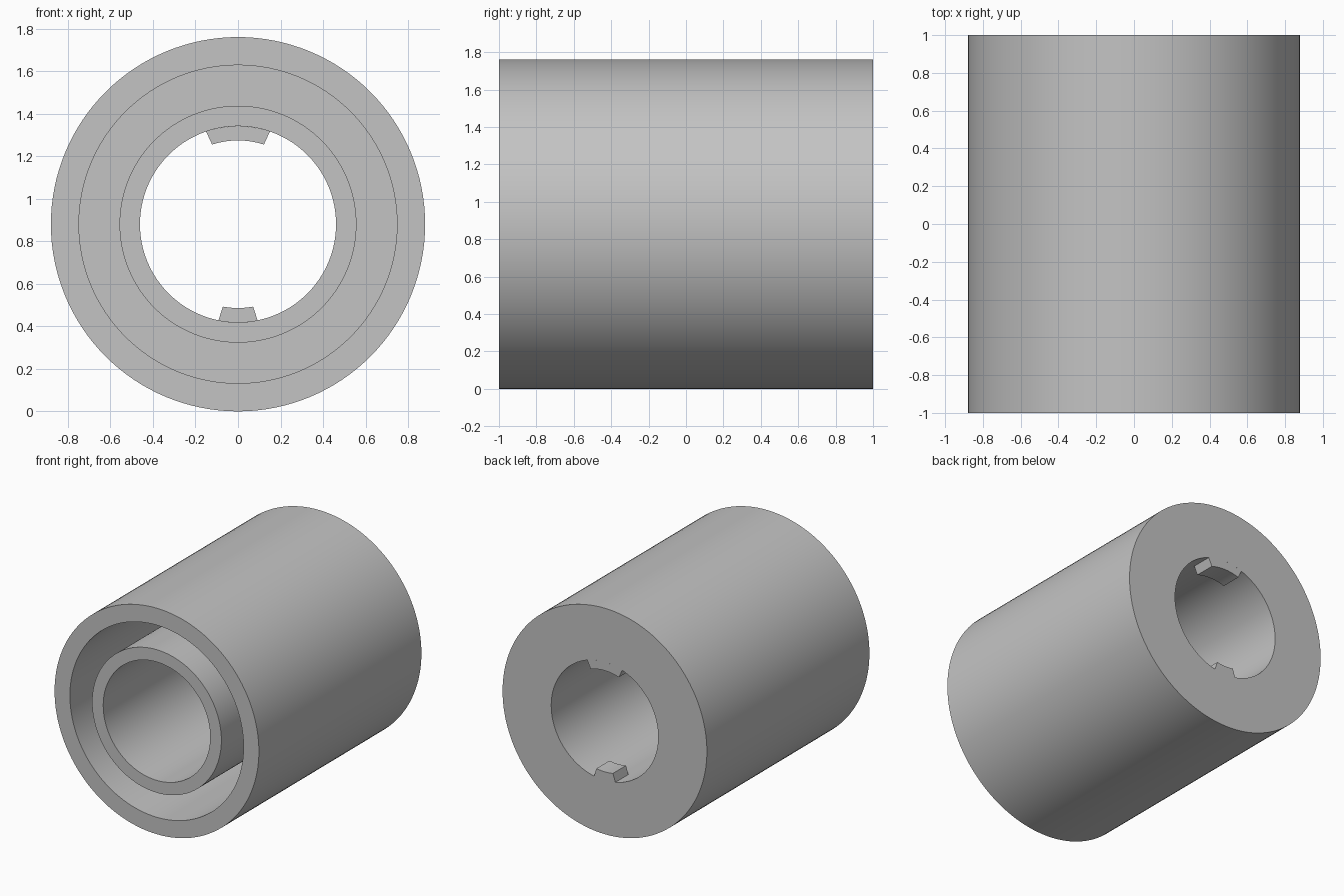
import bpy, bmesh
from math import sin, cos, pi, radians

cube = bpy.data.objects.get("Cube")
if cube:
    bpy.data.objects.remove(cube, do_unlink=True)

R_OUT, R_SHELL, R_TUBE, R_BORE, R_KEY = 0.88, 0.748, 0.557, 0.461, 0.394
FRONT, BACK, FLOOR = -1.0, 1.0, 0.84
SEGMENTS = 128

grey = bpy.data.materials.new("plain grey")
grey.use_nodes = True
colour = (0.55, 0.55, 0.55, 1)
grey.diffuse_color = colour
grey.node_tree.nodes["Principled BSDF"].inputs["Base Color"].default_value = colour


def finish(bm, name):
    """Turn a bmesh into a smooth-shaded object with sharp rims."""
    bmesh.ops.recalc_face_normals(bm, faces=bm.faces)
    mesh = bpy.data.meshes.new(name)
    bm.to_mesh(mesh)
    bm.free()
    mesh.materials.append(grey)
    obj = bpy.data.objects.new(name, mesh)
    obj.location.z = R_OUT
    bpy.context.collection.objects.link(obj)
    bpy.ops.object.select_all(action="DESELECT")
    obj.select_set(True)
    bpy.context.view_layer.objects.active = obj
    bpy.ops.object.shade_smooth_by_angle(angle=radians(30))


def polar(bm, r, angle, y):
    return bm.verts.new((r * sin(angle), y, r * cos(angle)))


# Double-walled sleeve: ring groove open at the front, closed at the back
profile = [(R_OUT, FRONT), (R_OUT, BACK), (R_BORE, BACK), (R_BORE, FRONT),
           (R_TUBE, FRONT), (R_TUBE, FLOOR), (R_SHELL, FLOOR), (R_SHELL, FRONT)]
bm = bmesh.new()
rings = [[polar(bm, r, 2 * pi * i / SEGMENTS, y) for i in range(SEGMENTS)]
         for r, y in profile]
for k, ring in enumerate(rings):
    following = rings[(k + 1) % len(rings)]
    for i in range(SEGMENTS):
        j = (i + 1) % SEGMENTS
        bm.faces.new((ring[i], ring[j], following[j], following[i]))
finish(bm, "sleeve")


def bore_key(name, centre, inner_half, outer_half, steps=10):
    """Curved key standing into the bore at its back end."""
    bm = bmesh.new()
    sections = []
    for i in range(steps + 1):
        t = 2 * i / steps - 1
        a, b = centre + t * radians(inner_half), centre + t * radians(outer_half)
        sections.append([polar(bm, R_KEY, a, FLOOR), polar(bm, R_KEY, a, BACK),
                         polar(bm, R_BORE, b, BACK), polar(bm, R_BORE, b, FLOOR)])
    for s, n in zip(sections, sections[1:]):
        for k in range(4):
            m = (k + 1) % 4
            bm.faces.new((s[k], s[m], n[m], n[k]))
    bm.faces.new(sections[0])
    bm.faces.new(sections[-1])
    finish(bm, name)


# Wide key at the top, narrow key at the bottom
bore_key("upper_key", 0, 18, 19)
bore_key("lower_key", pi, 10.4, 11.5)
